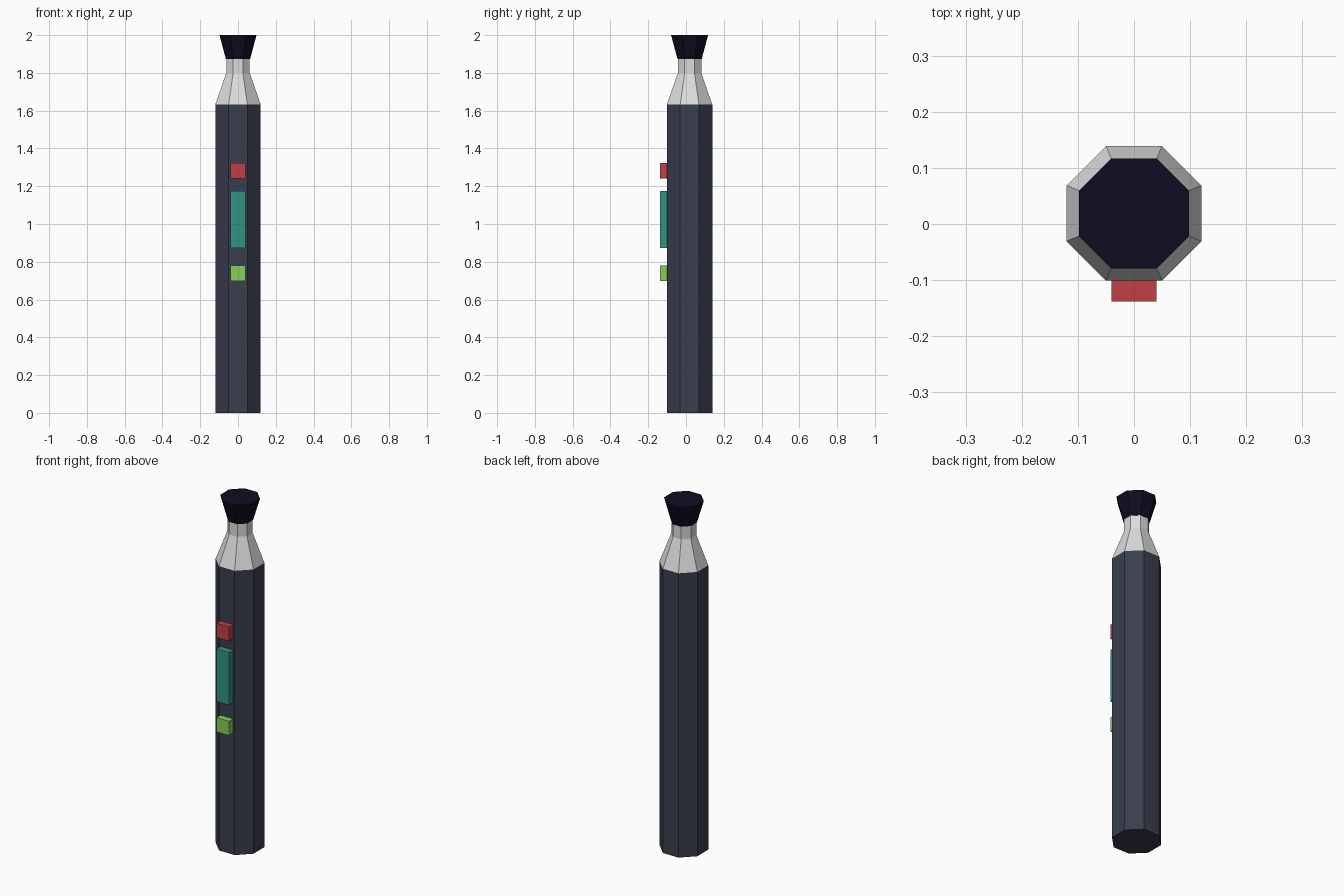
import bpy, bmesh, math

if "Cube" in bpy.data.objects:
    bpy.data.objects.remove(bpy.data.objects["Cube"])

CY = 0.019  # body axis is set back so the buttons stay inside the bounds


def material(name, hex_rgb):
    m = bpy.data.materials.new(name)
    lin = [((c / 255 + 0.055) / 1.055) ** 2.4 if c > 10 else c / 255 / 12.92
           for c in bytes.fromhex(hex_rgb)]
    m.diffuse_color = (*lin, 1)
    m.use_nodes = True
    m.node_tree.nodes["Principled BSDF"].inputs["Base Color"].default_value = m.diffuse_color
    return m


def finish(name, bm, mat):
    bmesh.ops.recalc_face_normals(bm, faces=bm.faces)
    me = bpy.data.meshes.new(name)
    bm.to_mesh(me)
    bm.free()
    me.materials.append(mat)
    bpy.context.collection.objects.link(bpy.data.objects.new(name, me))


def octagon_tube(name, profile, mat):
    """Capped eight-sided solid from (half width across flats, z) pairs."""
    bm = bmesh.new()
    rings = []
    for a, z in profile:
        r = a / math.cos(math.pi / 8)
        angles = [(i + 0.5) * math.pi / 4 for i in range(8)]
        rings.append([bm.verts.new((r * math.cos(t), CY + r * math.sin(t), z)) for t in angles])
    for lo, hi in zip(rings, rings[1:]):
        for i in range(8):
            j = (i + 1) % 8
            bm.faces.new((lo[i], lo[j], hi[j], hi[i]))
    bm.faces.new(rings[0])
    bm.faces.new(rings[-1])
    finish(name, bm, mat)


def block(name, z0, z1, mat):
    """Raised button on the front flat."""
    bm = bmesh.new()
    bmesh.ops.create_cube(bm, size=1)
    y0, y1 = -0.138, -0.09
    for v in bm.verts:
        v.co = (v.co.x * 0.08, (y0 + y1) / 2 + v.co.y * (y1 - y0),
                (z0 + z1) / 2 + v.co.z * (z1 - z0))
    finish(name, bm, mat)


# Main tube, tapering collar and mouthpiece
octagon_tube("body", [(0.12, 0), (0.12, 1.633)], material("slate", "393E4D"))
octagon_tube("collar", [(0.12, 1.633), (0.062, 1.80), (0.062, 1.875)], material("silver", "DCDCDC"))
octagon_tube("mouthpiece", [(0.064, 1.873), (0.098, 2.0)], material("near_black_navy", "0D0D22"))

# Front buttons and display
block("red_button", 1.24, 1.322, material("red", "C04046"))
block("display", 0.873, 1.175, material("teal", "2F9484"))
block("green_button", 0.698, 0.78, material("green", "86CF5A"))
